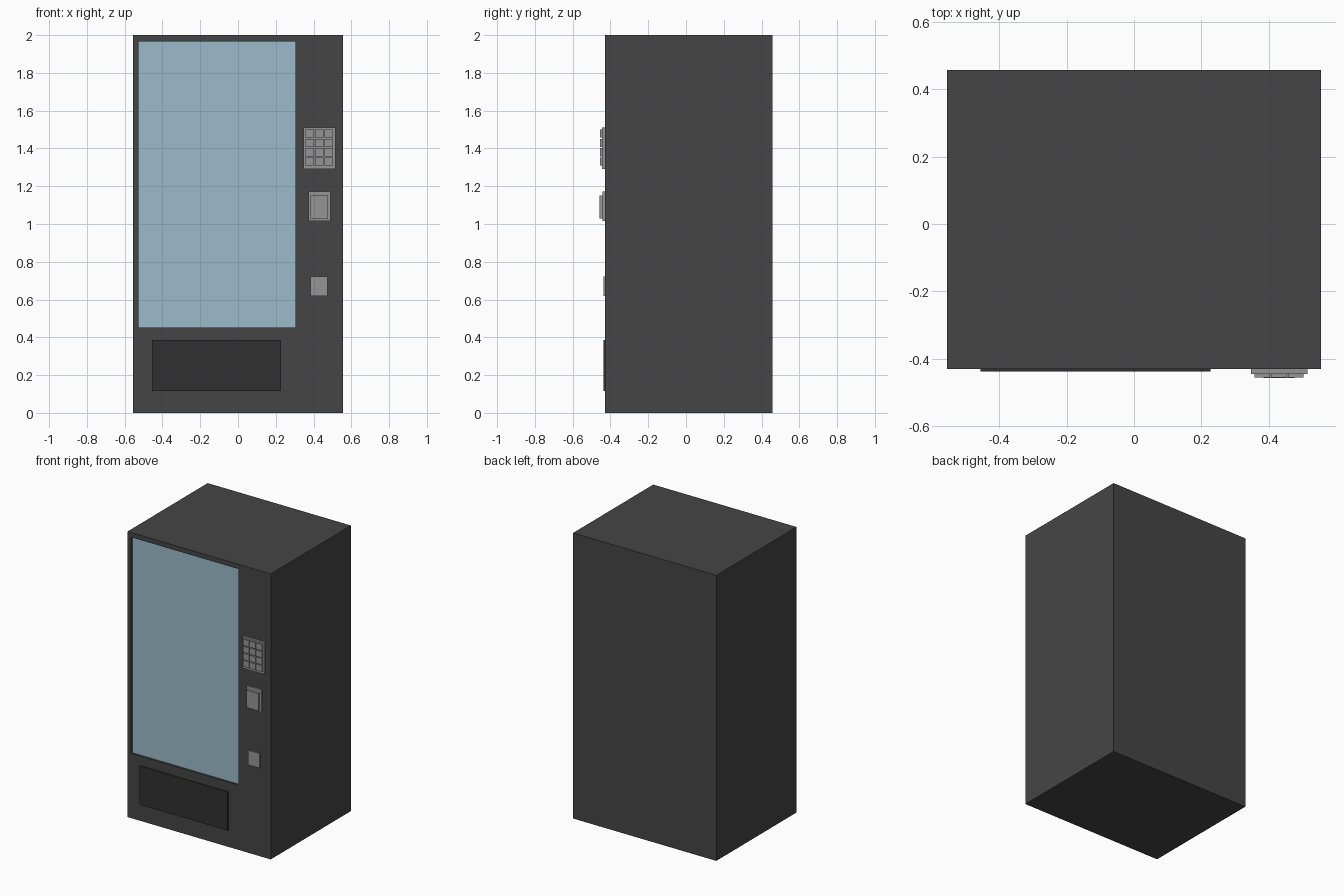
import bpy, bmesh

if "Cube" in bpy.data.objects:
    bpy.data.objects.remove(bpy.data.objects["Cube"])


def material(name, rgb):
    m = bpy.data.materials.new(name)
    m.diffuse_color = (*rgb, 1)
    m.use_nodes = True
    m.node_tree.nodes["Principled BSDF"].inputs["Base Color"].default_value = m.diffuse_color
    return m


DARK = material("dark_casing", (0.06, 0.06, 0.06))
BLACK = material("black_flap", (0.03, 0.03, 0.03))
GLASS = material("blue_glass", (0.33, 0.50, 0.60))
METAL = material("grey_metal", (0.30, 0.30, 0.30))

FRONT = -0.43  # front plane of the cabinet


def add_boxes(name, boxes, mat=None):
    """One object made of boxes given as (x0, x1, y0, y1, z0, z1)."""
    bm = bmesh.new()
    for x0, x1, y0, y1, z0, z1 in boxes:
        for v in bmesh.ops.create_cube(bm, size=1)["verts"]:
            v.co.x = x1 if v.co.x > 0 else x0
            v.co.y = y1 if v.co.y > 0 else y0
            v.co.z = z1 if v.co.z > 0 else z0
    mesh = bpy.data.meshes.new(name)
    bm.to_mesh(mesh)
    bm.free()
    obj = bpy.data.objects.new(name, mesh)
    bpy.context.collection.objects.link(obj)
    if mat:
        mesh.materials.append(mat)
    return obj


def panel(name, x0, x1, z0, z1, out, mat, base=FRONT):
    """Raised panel on the front, reaching y = -out."""
    return add_boxes(name, [(x0, x1, -out, base + 0.005, z0, z1)], mat)


# Cabinet with a shallow window recess
cabinet = add_boxes("cabinet", [(-0.555, 0.555, FRONT, 0.457, 0, 2)], DARK)
cutter = add_boxes("window_cutter", [(-0.528, 0.305, -0.5, -0.41, 0.453, 1.967)])
cutter.hide_render = True
cutter.hide_viewport = True
cut = cabinet.modifiers.new("window_recess", "BOOLEAN")
cut.operation = "DIFFERENCE"
cut.solver = "EXACT"
cut.object = cutter

# Display window
add_boxes("window_glass", [(-0.529, 0.306, -0.416, -0.405, 0.452, 1.968)], GLASS)

# Delivery flap
panel("delivery_flap", -0.456, 0.227, 0.117, 0.387, 0.438, BLACK)

# Keypad plate and its 3 x 4 buttons
panel("keypad_plate", 0.347, 0.515, 1.291, 1.512, 0.446, METAL)
buttons = []
for col in range(3):
    for row in range(4):
        x, z = 0.358 + col * 0.0505, 1.309 + row * 0.0495
        buttons.append((x, x + 0.045, -0.456, -0.44, z, z + 0.043))
add_boxes("keypad_buttons", buttons, METAL)

# Payment slot: back plate and raised housing
panel("payment_plate", 0.373, 0.489, 1.017, 1.173, 0.441, METAL)
panel("payment_housing", 0.385, 0.477, 1.029, 1.150, 0.457, METAL)

# Coin return
panel("coin_return", 0.385, 0.475, 0.620, 0.722, 0.438, METAL)
